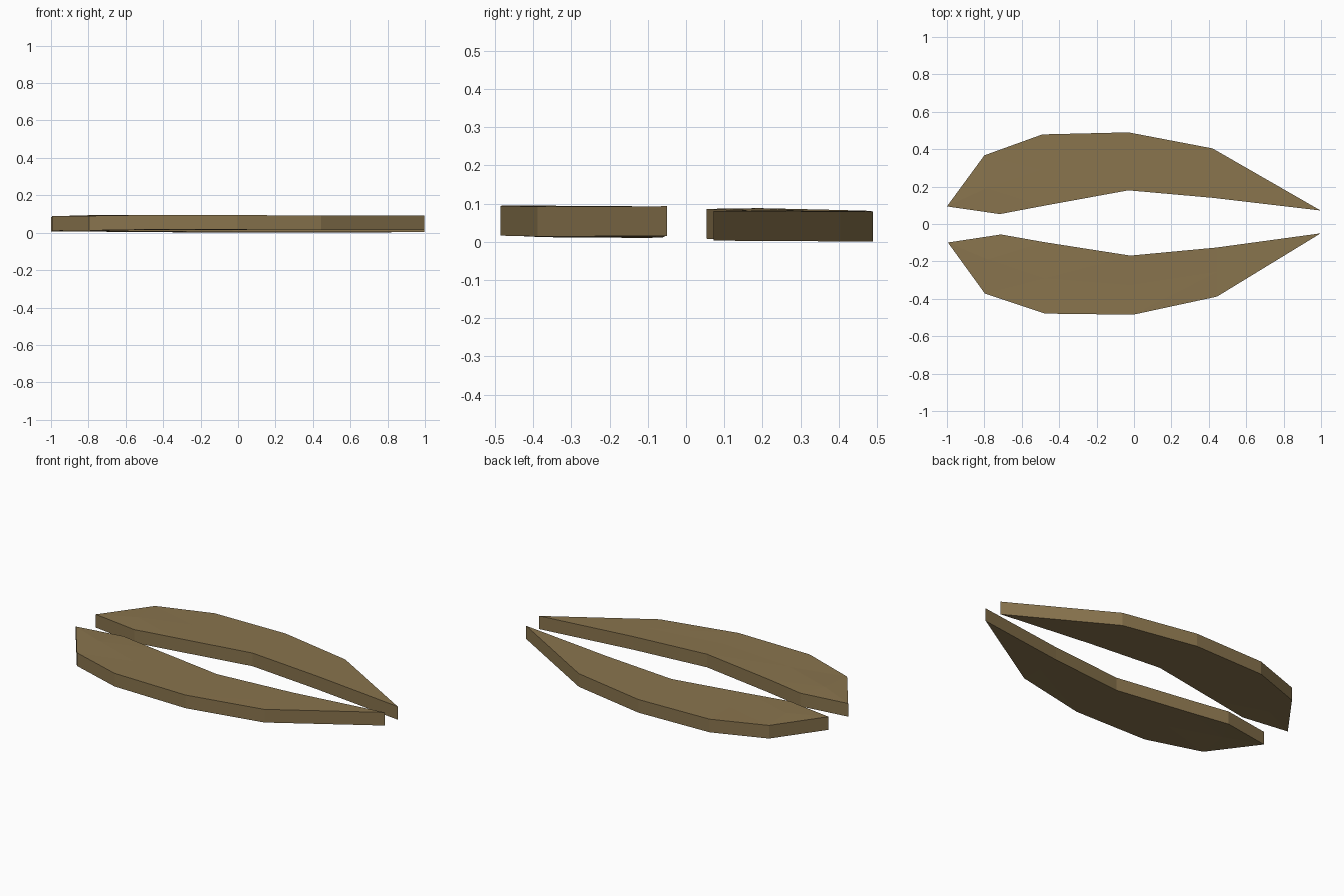
import bpy, bmesh

if "Cube" in bpy.data.objects:
    bpy.data.objects.remove(bpy.data.objects["Cube"])

THICK = 0.078

wood = bpy.data.materials.new("tan_brown")
wood.diffuse_color = (0.25, 0.175, 0.075, 1)
wood.use_nodes = True
wood.node_tree.nodes["Principled BSDF"].inputs["Base Color"].default_value = wood.diffuse_color


def crescent(name, tips, sections):
    """Flat crescent slab: pointed ends joined by (outer, middle, inner) sections."""
    bm = bmesh.new()
    layers = []
    for lift in (0, THICK):
        ends = [bm.verts.new((x, y, z + lift)) for x, y, z in tips]
        rows = [[bm.verts.new((x, y, z + lift)) for x, y, z in s] for s in sections]
        # fans at both tips, strips in between
        for k in (0, 1):
            bm.faces.new((ends[0], rows[0][k], rows[0][k + 1]))
            bm.faces.new((ends[1], rows[-1][k], rows[-1][k + 1]))
            for a, b in zip(rows, rows[1:]):
                bm.faces.new((a[k], a[k + 1], b[k + 1]))
                bm.faces.new((a[k], b[k + 1], b[k]))
        layers.append([ends[0]] + [r[0] for r in rows] + [ends[1]]
                      + [r[2] for r in reversed(rows)])
    # upright rim
    low, high = layers
    n = len(low)
    for i in range(n):
        j = (i + 1) % n
        bm.faces.new((low[i], low[j], high[j], high[i]))
    bmesh.ops.recalc_face_normals(bm, faces=bm.faces)
    mesh = bpy.data.meshes.new(name)
    bm.to_mesh(mesh)
    bm.free()
    mesh.materials.append(wood)
    obj = bpy.data.objects.new(name, mesh)
    bpy.context.collection.objects.link(obj)


# back half
crescent("back_crescent", [(-1, .094, .007), (.998, .072, .003)], [
    [(-.80, .367, .006), (-.79, .19, .010), (-.717, .053, .008)],
    [(-.49, .479, .003), (-.49, .29, .004), (-.49, .096, .006)],
    [(-.03, .490, .001), (-.03, .335, .003), (-.03, .180, .004)],
    [(.42, .404, .001), (.42, .272, .002), (.42, .140, .003)],
])

# front half
crescent("front_crescent", [(-.995, -.099, .010), (.998, -.05, .015)], [
    [(-.797, -.372, .012), (-.78, -.19, .016), (-.711, -.056, .012)],
    [(-.476, -.479, .017), (-.48, -.29, .016), (-.48, -.097, .014)],
    [(-.005, -.485, .016), (-.015, -.327, .015), (-.02, -.169, .015)],
    [(.444, -.388, .014), (.442, -.257, .014), (.44, -.126, .014)],
])
